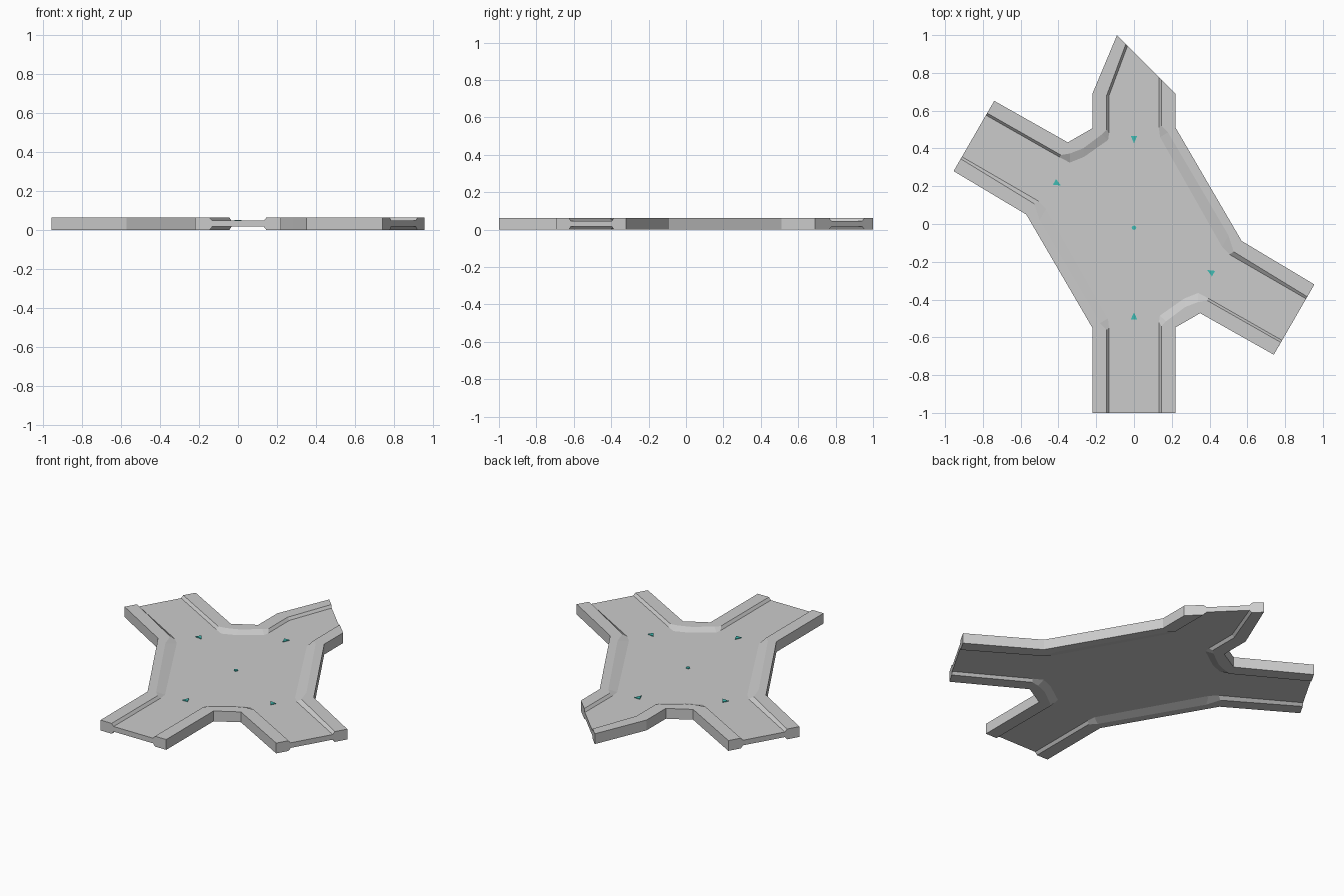
import bpy, bmesh, math
from mathutils import Vector

if "Cube" in bpy.data.objects:
    bpy.data.objects.remove(bpy.data.objects["Cube"])

H, Z0, Z1 = 0.0625, 0.016, 0.047     # wall height, floor underside, floor top
CY = -0.02                           # centre of the room in y

# Wall stations: (outer edge, inner edge of the top, edge touching the floor)
long_room = [
    ((0.22, 0.51), (0.145, 0.52), (0.132, 0.51)),
    ((0.22, 0.51), (0.180, 0.485), (0.138, 0.46)),
    ((0.57, -0.09), (0.50, -0.06), (0.466, -0.12)),
    ((0.57, -0.09), (0.528, -0.147), (0.505, -0.161)),
    ((0.955, -0.32), (0.9175, -0.385), (0.911, -0.396)),
]
short_room = [
    ((0.22, -0.547), (0.145, -0.54), (0.132, -0.52)),
    ((0.22, -0.547), (0.17, -0.515), (0.137, -0.485)),
    ((0.285, -0.51), (0.27, -0.44), (0.265, -0.395)),
    ((0.35, -0.472), (0.34, -0.413), (0.34, -0.365)),
    ((0.35, -0.472), (0.387, -0.405), (0.394, -0.394)),
    ((0.74, -0.692), (0.7775, -0.627), (0.784, -0.616)),
]
straight_end = [((0.22, -1), (0.145, -1), (0.132, -1))]
cut_end = [((0.22, 0.69), (0.145, 0.765), (0.132, 0.778))]
bent_end = [((-0.09, 1.0), (-0.043, 0.953), (-0.034, 0.944)),
            ((-0.22, 0.69), (-0.145, 0.68), (-0.132, 0.68))]


def turn(stations):
    """Half turn about the room centre."""
    return [tuple((-x, 2 * CY - y) for x, y in s) for s in stations]


def finish(bm, name, mat=None):
    bmesh.ops.remove_doubles(bm, verts=bm.verts, dist=1e-5)
    bmesh.ops.recalc_face_normals(bm, faces=bm.faces)
    me = bpy.data.meshes.new(name)
    bm.to_mesh(me)
    bm.free()
    ob = bpy.data.objects.new(name, me)
    bpy.context.collection.objects.link(ob)
    if mat:
        me.materials.append(mat)
    return ob


def wall(name, stations):
    bm = bmesh.new()
    rings = []
    for o, t, i in stations:
        pts = [(*o, 0), (*o, H), (*t, H), (*i, Z1), (*i, Z0), (*t, 0)]
        rings.append([bm.verts.new(p) for p in pts])
    for a, b in zip(rings, rings[1:]):
        for k in range(6):
            j = (k + 1) % 6
            bm.faces.new((a[k], a[j], b[j], b[k]))
    bm.faces.new(rings[0])
    bm.faces.new(rings[-1])
    finish(bm, name)


def slab(name, outline, z0, z1, mat=None):
    bm = bmesh.new()
    lo = [bm.verts.new((x, y, z0)) for x, y in outline]
    hi = [bm.verts.new((x, y, z1)) for x, y in outline]
    bm.faces.new(lo)
    bm.faces.new(hi)
    for k in range(len(lo)):
        j = (k + 1) % len(lo)
        bm.faces.new((lo[k], lo[j], hi[j], hi[k]))
    bmesh.ops.triangulate(bm, faces=[f for f in bm.faces if len(f.verts) > 4])
    finish(bm, name, mat)


# Four walls
north_east = cut_end + long_room
south_east = straight_end + short_room
south_west = straight_end + turn(long_room)
south_west[0] = tuple((-x, y) for x, y in straight_end[0])
north_west = bent_end + turn(short_room)
wall("north_east_wall", north_east)
wall("south_east_wall", south_east)
wall("south_west_wall", south_west)
wall("north_west_wall", north_west)

# Floor between the walls
loop = north_east + south_east[::-1] + south_west + north_west[::-1]
slab("floor", [s[2] for s in loop], Z0, Z1)

# Teal markers: four arrows pointing inwards and a centre dot
teal = bpy.data.materials.new("teal")
teal.diffuse_color = (0.05, 0.5, 0.45, 1)
teal.use_nodes = True
teal.node_tree.nodes["Principled BSDF"].inputs["Base Color"].default_value = teal.diffuse_color
for n, deg in enumerate((90, 150, 270, 330)):
    a = math.radians(deg)
    d, s = Vector((math.cos(a), math.sin(a))), Vector((-math.sin(a), math.cos(a)))
    c = Vector((0, CY))
    tri = [c + d * 0.447, c + d * 0.486 + s * 0.017, c + d * 0.486 - s * 0.017]
    slab(f"arrow_marker_{n + 1}", [tuple(p) for p in tri], Z1 - 0.002, Z1 + 0.004, teal)
dot = [(0.012 * math.cos(k * math.pi / 4), CY + 0.012 * math.sin(k * math.pi / 4)) for k in range(8)]
slab("centre_marker", dot, Z1 - 0.002, Z1 + 0.004, teal)
